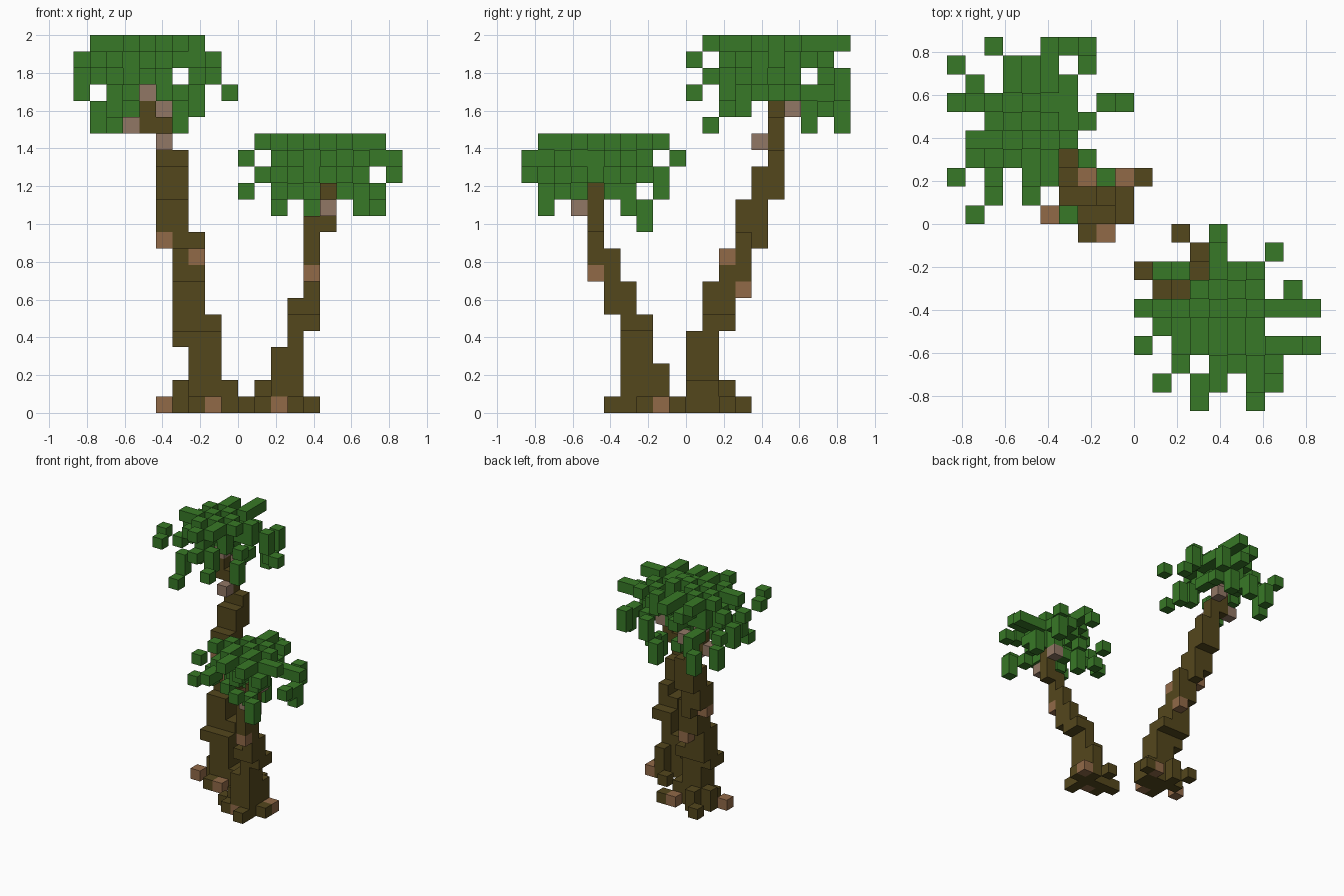
import bpy, bmesh
from mathutils import Vector

if "Cube" in bpy.data.objects:
    bpy.data.objects.remove(bpy.data.objects["Cube"])

CELL = 2 / 23
LAYERS = "abcdef"


def material(name, rgb):
    m = bpy.data.materials.new(name)
    m.use_nodes = True
    m.diffuse_color = (*rgb, 1)
    m.node_tree.nodes["Principled BSDF"].inputs["Base Color"].default_value = (*rgb, 1)
    return m


MATS = {
    "leaf": material("leaf green", (.039, .19, .02)),
    "bark": material("bark brown", (.088, .063, .012)),
    "tan": material("tan bark", (.285, .143, .064)),
    "pale": material("pale bark", (.285, .185, .13)),
}
NAMES = list(MATS)


def fill(cells, kind, x, y, z):
    """Fill a block; each axis is one index or an inclusive (first, last) pair."""
    x, y, z = [(a, a) if isinstance(a, int) else a for a in (x, y, z)]
    for i in range(x[0], x[1] + 1):
        for j in range(y[0], y[1] + 1):
            for k in range(z[0], z[1] + 1):
                cells[i, j, k] = kind


def build(name, cells):
    """Make one mesh from the outer faces of the cells."""
    bm = bmesh.new()
    for c, kind in cells.items():
        for axis in range(3):
            for sign in (-1, 1):
                n = list(c)
                n[axis] += sign
                if tuple(n) in cells:
                    continue
                normal, u = Vector((0, 0, 0)), Vector((0, 0, 0))
                normal[axis], u[(axis + 1) % 3] = sign, 1
                v = normal.cross(u)
                mid = Vector((c[0] - 9.5, c[1] - 9.5, c[2] + .5)) + normal / 2
                ring = (-u - v, u - v, u + v, v - u)
                f = bm.faces.new([bm.verts.new((mid + r / 2) * CELL) for r in ring])
                f.material_index = NAMES.index(kind)
    bmesh.ops.remove_doubles(bm, verts=bm.verts, dist=CELL / 100)
    me = bpy.data.meshes.new(name)
    bm.to_mesh(me)
    bm.free()
    for m in MATS.values():
        me.materials.append(m)
    bpy.context.collection.objects.link(bpy.data.objects.new(name, me))


def canopy(name, plan, x0, y0, z0, inner, taken):
    """Letters give the layer of each leaf block; capitals hang one lower."""
    cells = {}
    for r, row in enumerate(plan.split()):
        for i, ch in enumerate(row):
            if ch != ".":
                k = z0 + LAYERS.index(ch.lower())
                fill(cells, "leaf", x0 + i, y0 + 9 - r, (k - ch.isupper(), k))
    for i, j, ch in inner:
        fill(cells, "leaf", x0 + i, y0 + j, z0 + LAYERS.index(ch))
    build(name, {c: m for c, m in cells.items() if c not in taken})


# tall palm trunk, leaning back and to the right
tall = {}
for block in (
    ((7, 9), (10, 11), 0), (6, 11, 0), (7, 9, 0), (10, 12, 0), (7, 12, 0), (6, 13, 0),
    ((7, 8), (10, 11), (1, 4)), (6, 11, 1), (9, (10, 11), 1), (7, 12, 1),
    (6, (10, 11), 4), ((6, 8), (11, 12), 5), ((6, 7), (11, 12), (6, 7)),
    ((6, 7), (12, 13), 8), (6, (12, 13), 9), (7, 13, (9, 10)),
    (6, (13, 14), 10), ((5, 6), (13, 14), (11, 12)), ((5, 6), (14, 15), (13, 14)),
    ((5, 6), 15, 15), (5, 15, 16), ((4, 5), 15, 17), (4, 15, 18),
):
    fill(tall, "bark", *block)
for spot in ((5, 10, 0), (8, 9, 0), (9, 12, 0), (7, 13, 7), (7, 12, 9), (5, 13, 10)):
    fill(tall, "tan", *spot)
for spot in ((5, 14, 16), (3, 15, 17), (5, 16, 18), (4, 15, 19)):
    fill(tall, "pale", *spot)
build("tall_trunk", tall)

# short palm trunk, leaning forward and to the left
short = {}
for block in (
    ((11, 13), (6, 7), 0), (13, 8, 0), (13, 5, 0), (10, 7, 0), (12, 9, 0), (14, 7, 0),
    ((12, 13), (6, 7), (1, 3)), (13, 8, (1, 2)), (11, 7, 1),
    (13, (6, 7), 4), ((13, 14), (6, 7), 5), ((13, 14), (5, 6), 6),
    (14, (5, 6), 7), (14, 5, 8), (14, (4, 5), 9), (14, 4, (10, 11)), (15, 4, (11, 13)),
):
    fill(short, "bark", *block)
for spot in ((12, 6, 0), (14, 8, 0), (14, 4, 8)):
    fill(short, "tan", *spot)
for spot in ((15, 3, 12), (15, 5, 13)):
    fill(short, "pale", *spot)
build("short_trunk", short)

# leaf crowns, drawn from above with the back row first
canopy("tall_crown", """
    ..B..fBD..
    d..fef.b..
    .B.fefe...
    Defefee.Ec
    ..EfEfeF..
    .ffEfef...
    .defef.C..
    e.C.ef..e.
    ..a.f.....
    .e....c...""", 0, 10, 17,
       ((3, 3, "c"), (5, 2, "c"), (5, 2, "d"), (6, 6, "c"), (6, 5, "c"), (3, 7, "c"),
        (3, 8, "c"), (3, 8, "b"), (3, 4, "c"), (4, 6, "d"), (5, 4, "d"), (4, 1, "d"),
        (3, 6, "d")), tall)
canopy("short_crown", """
    ....e.....
    ....f..D..
    .db.fef...
    ...feFe.C.
    cdfefefeee
    .fefefE...
    e.efefeffd
    ..d.fefe..
    .d.ef.fC..
    ...e..d...""", 10, 0, 11,
       ((4, 7, "a"), (4, 7, "b"), (2, 5, "c"), (8, 5, "c"), (3, 3, "c"), (4, 5, "c"),
        (6, 2, "c"), (3, 4, "d"), (5, 5, "d"), (6, 3, "d"), (4, 3, "d"), (3, 6, "d")), short)
